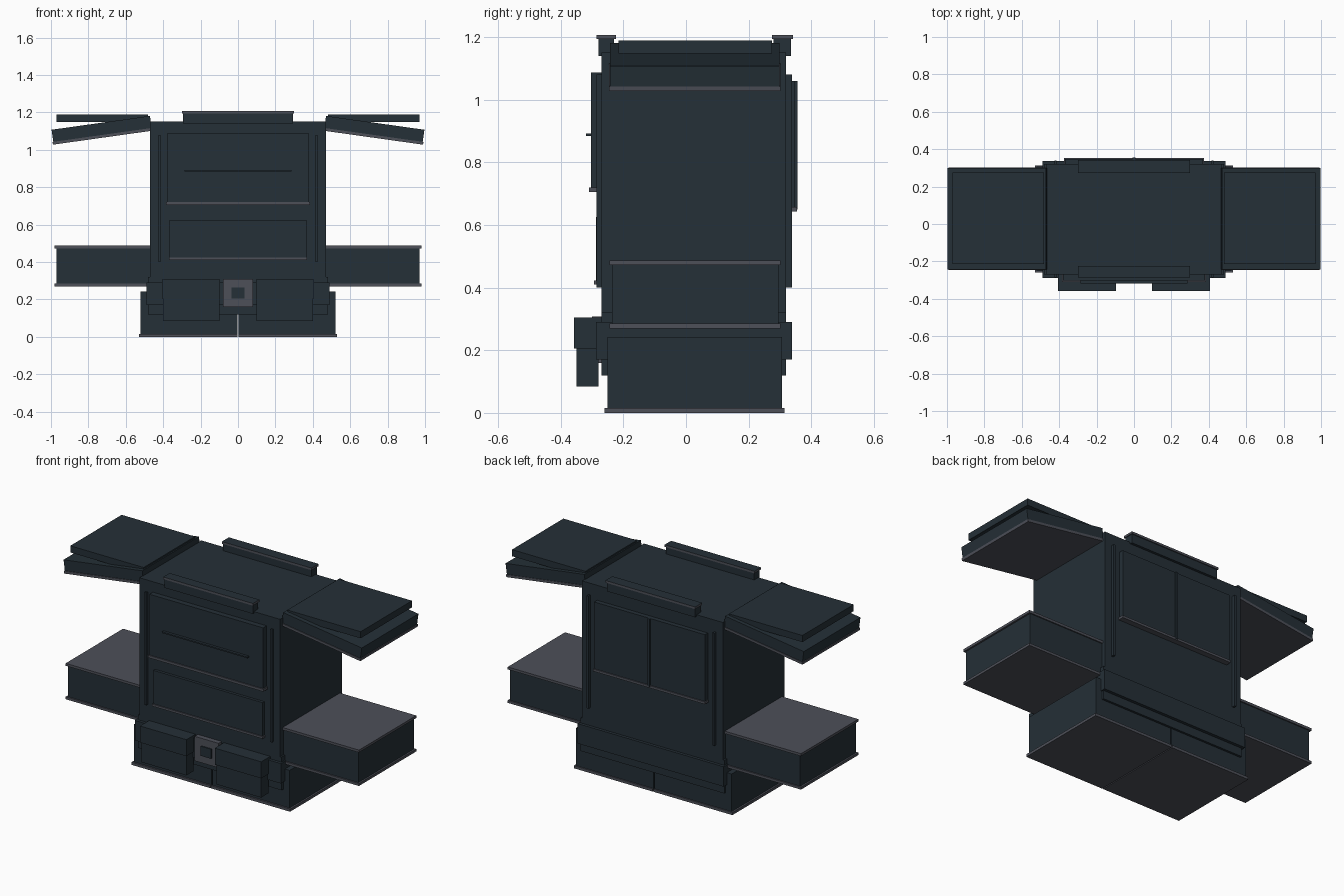
import bpy, math
from mathutils import Matrix, Vector

if "Cube" in bpy.data.objects:
    bpy.data.objects.remove(bpy.data.objects["Cube"])


def material(name, rgb):
    m = bpy.data.materials.new(name)
    m.diffuse_color = (*rgb, 1)
    m.use_nodes = True
    m.node_tree.nodes["Principled BSDF"].inputs["Base Color"].default_value = m.diffuse_color
    return m


NAVY = material("dark navy", (0.018, 0.029, 0.038))
GREY = material("slate grey", (0.074, 0.079, 0.099))


def box(name, x, y, z, mat=NAVY, tilt=None):
    """Box from (min, max) ranges; tilt = (angle, pivot) turns it about the y axis."""
    vs = [Vector((a, b, c)) for c in z for b in y for a in x]
    if tilt:
        rot, pivot = Matrix.Rotation(tilt[0], 3, 'Y'), Vector(tilt[1])
        vs = [rot @ (v - pivot) + pivot for v in vs]
    me = bpy.data.meshes.new(name)
    me.from_pydata(vs, [], [(0, 2, 3, 1), (4, 5, 7, 6), (0, 1, 5, 4),
                            (2, 6, 7, 3), (0, 4, 6, 2), (1, 3, 7, 5)])
    me.materials.append(mat)
    ob = bpy.data.objects.new(name, me)
    bpy.context.collection.objects.link(ob)
    return ob


def pair(name, x, y, z, mat=NAVY, tilt=None):
    """Box on the right and its mirror on the left."""
    box(name + "_right", x, y, z, mat, tilt)
    if tilt:
        px, py, pz = tilt[1]
        tilt = (-tilt[0], (-px, py, pz))
    box(name + "_left", (-x[1], -x[0]), y, z, mat, tilt)


# main cabin and lower skirt
box("cabin", (-0.47, 0.47), (-0.27, 0.32), (0.30, 1.15))
box("skirt", (-0.48, 0.48), (-0.27, 0.32), (0.12, 0.32))
box("belt", (-0.488, 0.488), (-0.288, 0.338), (0.17, 0.29))

# base halves, split by a narrow seam
pair("base", (0.003, 0.52), (-0.25, 0.307), (0.01, 0.243))
pair("base_trim", (0.003, 0.53), (-0.26, 0.314), (0.0, 0.016), GREY)

# lower side bays
pair("lower_bay", (0.46, 0.97), (-0.237, 0.295), (0.28, 0.475))
for nm, z in (("bottom", (0.27, 0.285)), ("top", (0.472, 0.487))):
    pair("lower_bay_%s_trim" % nm, (0.46, 0.98), (-0.245, 0.302), z, GREY)

# upper side bays, drooping outward, with a flat lid on top
droop = (math.radians(8), (0.73, 0.03, 1.107))
pair("upper_bay", (0.463, 0.994), (-0.242, 0.299), (1.078, 1.144), NAVY, droop)
pair("upper_bay_trim", (0.463, 0.998), (-0.246, 0.302), (1.064, 1.079), GREY, droop)
pair("upper_lid", (0.48, 0.97), (-0.215, 0.275), (1.148, 1.188))

# roof rails with caps: grey rim, dark upper face
for nm, y0, y1 in (("front", -0.28, -0.23), ("back", 0.28, 0.335)):
    box(nm + "_roof_rail", (-0.295, 0.295), (y0, y1), (1.14, 1.195))
    cap = box(nm + "_roof_rail_cap", (-0.3, 0.3), (y0 - 0.006, y1 + 0.006),
              (1.193, 1.206), GREY)
    cap.data.materials.append(NAVY)
    for p in cap.data.polygons:
        if p.normal.z > 0.5:
            p.material_index = 1

# front panels with sills and handle
box("front_upper_panel", (-0.38, 0.38), (-0.303, -0.265), (0.715, 1.087))
box("front_upper_sill", (-0.386, 0.386), (-0.309, -0.265), (0.705, 0.72), GREY)
box("front_handle", (-0.285, 0.285), (-0.319, -0.295), (0.884, 0.892))
box("front_lower_panel", (-0.365, 0.365), (-0.287, -0.265), (0.415, 0.625))
box("front_lower_sill", (-0.37, 0.37), (-0.293, -0.265), (0.41, 0.423), GREY)

# back windows with divider and sill
box("back_window", (-0.37, 0.37), (0.31, 0.348), (0.65, 1.06))
box("back_window_divider", (-0.007, 0.007), (0.34, 0.356), (0.65, 1.06))
box("back_window_sill", (-0.375, 0.375), (0.31, 0.354), (0.643, 0.657), GREY)

# slim vertical strips on front and back
pair("front_strip", (0.414, 0.426), (-0.285, -0.265), (0.40, 1.08))
pair("back_strip", (0.414, 0.426), (0.315, 0.339), (0.40, 1.08))

# front pouches with overhanging flaps
pair("pouch", (0.10, 0.40), (-0.35, -0.28), (0.085, 0.29))
pair("pouch_flap", (0.095, 0.405), (-0.357, -0.27), (0.205, 0.305))

# centre buckle plate
box("buckle_plate", (-0.08, 0.08), (-0.3, -0.265), (0.16, 0.308), GREY)
box("buckle_centre", (-0.035, 0.035), (-0.307, -0.29), (0.205, 0.263))
